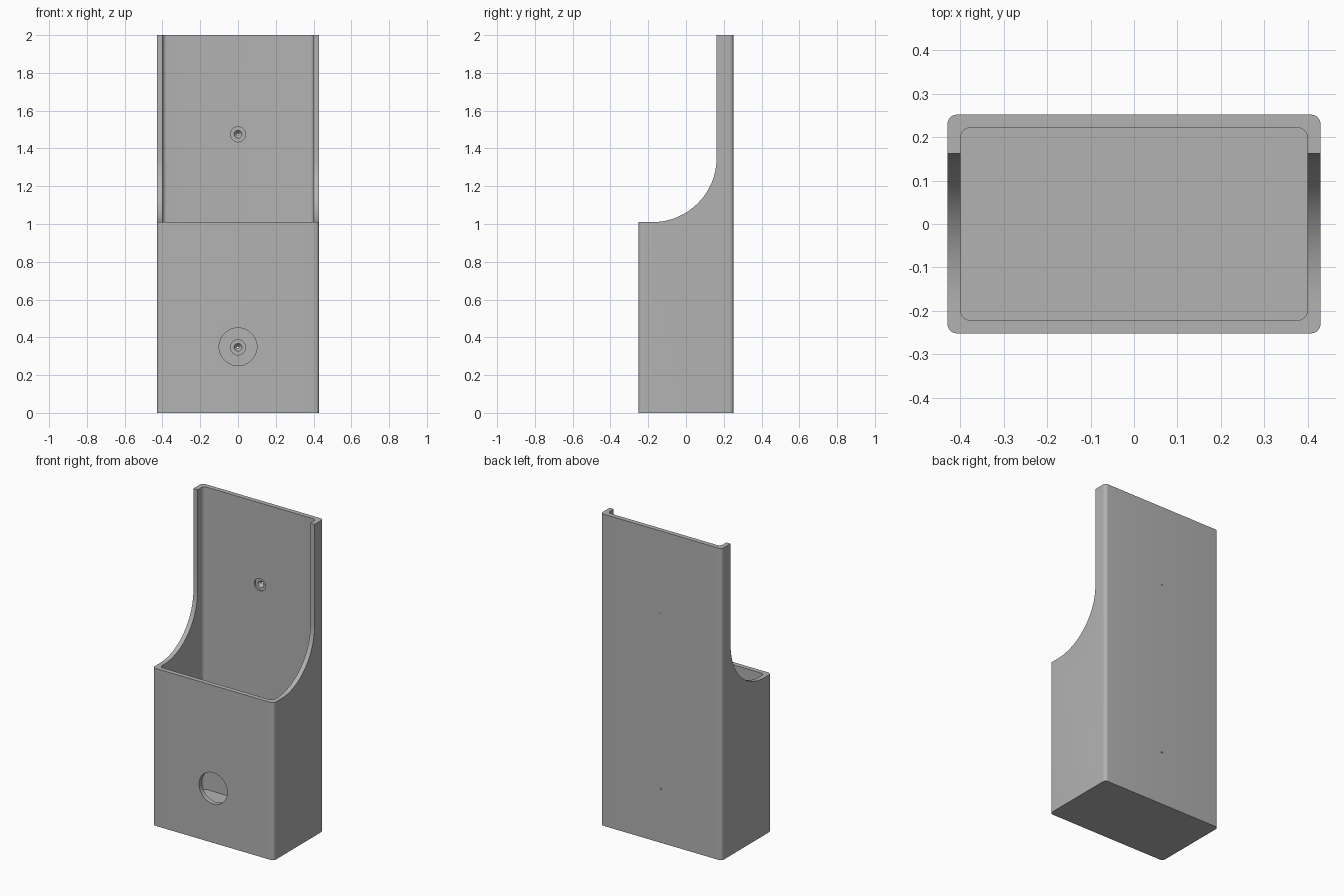
import bpy, bmesh
from math import pi, sin, cos
from mathutils import Vector, Matrix

if "Cube" in bpy.data.objects:
    bpy.data.objects.remove(bpy.data.objects["Cube"])

HALF_W, HALF_D, HEIGHT = 0.43, 0.252, 2.0
WALL, FLOOR = 0.03, 0.06
RIM_Z, ARM_Y = 1.01, 0.162
SCOOP_R = 0.34

grey = bpy.data.materials.new("plain grey")
grey.use_nodes = True
grey.diffuse_color = (0.45, 0.45, 0.45, 1)
grey.node_tree.nodes["Principled BSDF"].inputs["Base Color"].default_value = grey.diffuse_color


def finish(bm, name):
    bmesh.ops.recalc_face_normals(bm, faces=bm.faces)
    mesh = bpy.data.meshes.new(name)
    bm.to_mesh(mesh)
    bm.free()
    mesh.materials.append(grey)
    obj = bpy.data.objects.new(name, mesh)
    bpy.context.collection.objects.link(obj)
    return obj


def prism(name, points, offset):
    """Extrude a closed outline along the offset."""
    bm = bmesh.new()
    face = bm.faces.new([bm.verts.new(p) for p in points])
    top = bmesh.ops.extrude_face_region(bm, geom=[face])["geom"]
    bmesh.ops.translate(bm, vec=offset, verts=[v for v in top if isinstance(v, bmesh.types.BMVert)])
    return finish(bm, name)


def rounded_box(name, hx, hy, radius, z0, z1, steps=8):
    points = []
    for i, (sx, sy) in enumerate([(1, 1), (-1, 1), (-1, -1), (1, -1)]):
        for k in range(steps + 1):
            a = (i + k / steps) * pi / 2
            points.append((sx * (hx - radius) + radius * cos(a),
                           sy * (hy - radius) + radius * sin(a), z0))
    return prism(name, points, (0, 0, z1 - z0))


def lathe(name, profile, z, steps=48):
    """Revolve (radius, y) points around a front-to-back axis."""
    bm = bmesh.new()
    verts = [bm.verts.new((r, y, 0)) for r, y in profile]
    edges = [bm.edges.new(pair) for pair in zip(verts, verts[1:])]
    bmesh.ops.spin(bm, geom=verts + edges, cent=(0, 0, 0), axis=(0, 1, 0),
                   angle=2 * pi, steps=steps, use_duplicate=False)
    bmesh.ops.remove_doubles(bm, verts=bm.verts, dist=0.0001)
    bmesh.ops.translate(bm, vec=(0, 0, z), verts=bm.verts)
    return finish(bm, name)


def cut(target, cutter):
    mod = target.modifiers.new("cut", 'BOOLEAN')
    mod.operation, mod.solver, mod.object = 'DIFFERENCE', 'EXACT', cutter
    bpy.context.view_layer.objects.active = target
    bpy.ops.object.modifier_apply(modifier=mod.name)
    bpy.data.objects.remove(cutter)


# Holder body and its open pocket
holder = rounded_box("wall_holder", HALF_W, HALF_D, 0.022, 0, HEIGHT)
cut(holder, rounded_box("pocket_cutter", HALF_W - WALL, HALF_D - WALL, 0.024, FLOOR, HEIGHT + 0.5))

# Open front with the curved side cheeks
steps = 32
scoop = [(-1, -1, RIM_Z)]
for k in range(steps + 1):
    a = -pi / 2 + k / steps * pi / 2
    scoop.append((-1, ARM_Y - SCOOP_R + SCOOP_R * cos(a), RIM_Z + SCOOP_R + SCOOP_R * sin(a)))
scoop += [(-1, ARM_Y, 3), (-1, -1, 3)]
cut(holder, prism("scoop_cutter", scoop, (2, 0, 0)))

# Round access port in the front wall
cut(holder, lathe("port_cutter", [(0, -0.4), (0.1, -0.4), (0.1, -0.1), (0, -0.1)], 0.35, 64))

# Stepped, countersunk screw holes in the back wall
screw = [(0, 0.15), (0.04, 0.15), (0.04, 0.232), (0.021, 0.232), (0.003, 0.254), (0, 0.254)]
for z in (0.347, 1.475):
    cut(holder, lathe("screw_cutter", screw, z, 32))

# Smooth the rounded corners, keep the edges sharp
bpy.ops.object.select_all(action='DESELECT')
holder.select_set(True)
bpy.context.view_layer.objects.active = holder
bpy.ops.object.shade_smooth_by_angle(angle=pi / 6)
